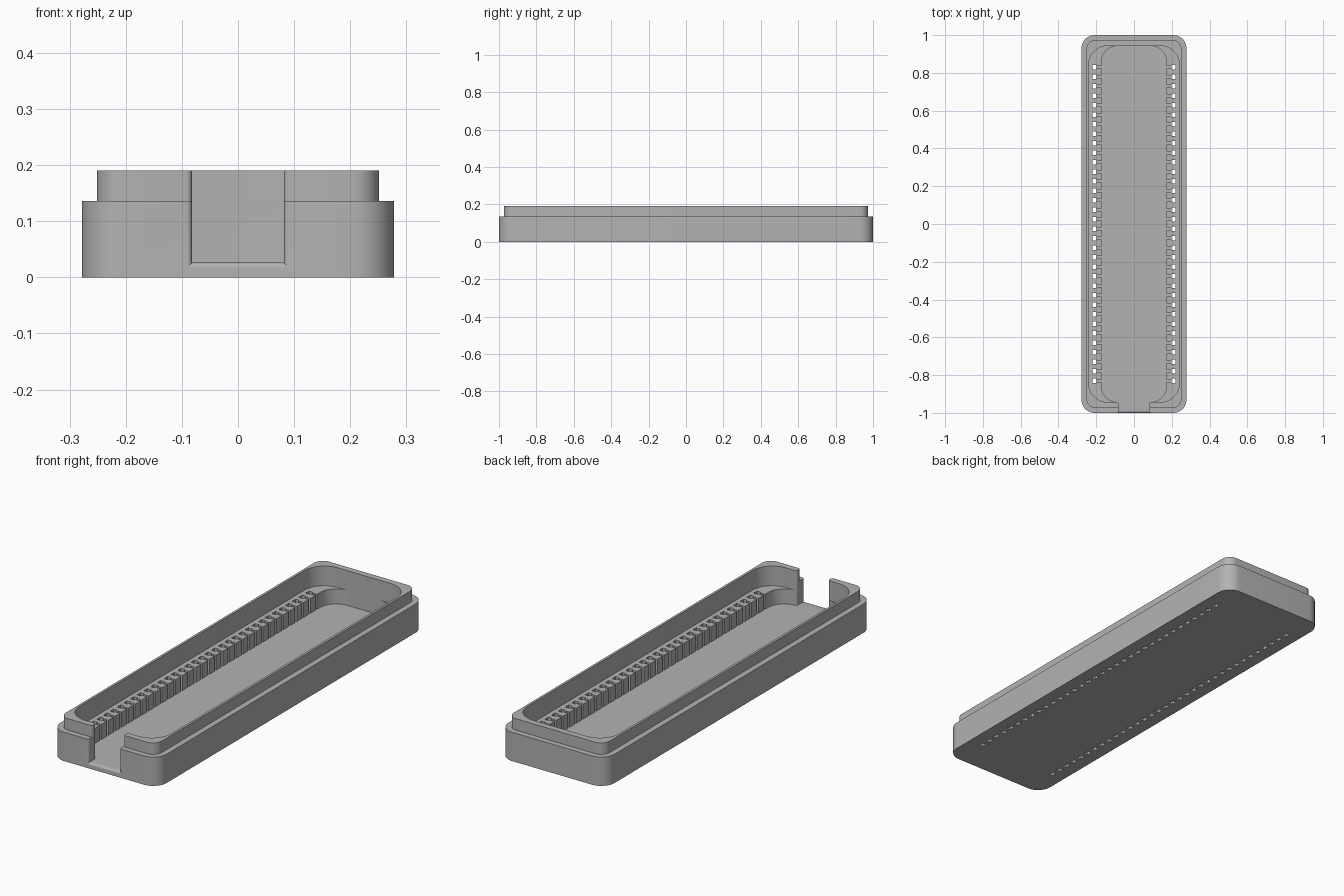
import bpy, bmesh
from math import sin, cos, pi

cube = bpy.data.objects.get("Cube")
if cube:
    bpy.data.objects.remove(cube, do_unlink=True)

FLOOR, SHELF, RIM, TOP = 0.026, 0.097, 0.136, 0.19
FILLET = 0.01
NOTCH = 0.082
INNER_Y = 0.943

grey = bpy.data.materials.new("plain_grey")
grey.use_nodes = True
colour = (0.45, 0.45, 0.45, 1)
grey.diffuse_color = colour
grey.node_tree.nodes["Principled BSDF"].inputs["Base Color"].default_value = colour


def finish(name, bm):
    bmesh.ops.recalc_face_normals(bm, faces=bm.faces)
    mesh = bpy.data.meshes.new(name)
    bm.to_mesh(mesh)
    bm.free()
    mesh.materials.append(grey)
    ob = bpy.data.objects.new(name, mesh)
    bpy.context.collection.objects.link(ob)
    return ob


def loft(bm, rings):
    """Skin a list of matching closed rings and cap both ends."""
    loops = [[bm.verts.new(p) for p in ring] for ring in rings]
    n = len(loops[0])
    for a, b in zip(loops, loops[1:]):
        for i in range(n):
            j = (i + 1) % n
            bm.faces.new((a[i], a[j], b[j], b[i]))
    bm.faces.new(loops[0][::-1])
    bm.faces.new(loops[-1])


def prism(name, hx, hy, r, z0, z1, seg=12):
    """Upright block with rounded corners."""
    outline = []
    for k, (sx, sy) in enumerate(((1, 1), (-1, 1), (-1, -1), (1, -1))):
        for i in range(seg + 1):
            a = (k + i / seg) * pi / 2
            outline.append((sx * (hx - r) + r * cos(a), sy * (hy - r) + r * sin(a)))
    bm = bmesh.new()
    loft(bm, [[(x, y, z) for x, y in outline] for z in (z0, z1)])
    return finish(name, bm)


def notch_cutter(name, front, bottom, flare_floor):
    """Cable opening with rounded edges on its outer and inner ends."""
    steps = [i / 6 * pi / 2 for i in range(7)]
    ease = [(FILLET * (1 - sin(a)), FILLET * (1 - cos(a))) for a in steps]
    stations = [(front - 0.03, FILLET, True)]
    stations += [(front + d, e, True) for d, e in reversed(ease)]
    stations += [(-INNER_Y - d, e, False) for d, e in ease]
    stations.append((-0.9, FILLET, False))
    rings = []
    for y, e, outer in stations:
        w = NOTCH + e
        z = bottom - (e if outer and flare_floor else 0)
        rings.append([(-w, y, z), (w, y, z), (w, y, 0.25), (-w, y, 0.25)])
    bm = bmesh.new()
    loft(bm, rings)
    return finish(name, bm)


def box(bm, x0, x1, y, half, z0, z1):
    loft(bm, [[(x0, y - half, z), (x1, y - half, z), (x1, y + half, z),
               (x0, y + half, z)] for z in (z0, z1)])


def row_cutter(name, x0, x1, half, z0, z1, count=34, pitch=0.0503):
    """Two mirrored rows of evenly spaced boxes."""
    bm = bmesh.new()
    for i in range(count):
        y = (i - (count - 1) / 2) * pitch
        box(bm, x0, x1, y, half, z0, z1)
        box(bm, -x1, -x0, y, half, z0, z1)
    return finish(name, bm)


def carve(ob, cutters):
    bpy.ops.object.select_all(action="DESELECT")
    bpy.context.view_layer.objects.active = ob
    ob.select_set(True)
    for cutter in cutters:
        cutter.hide_render = True
        mod = ob.modifiers.new("cut", "BOOLEAN")
        mod.operation, mod.solver, mod.object = "DIFFERENCE", "EXACT", cutter
        bpy.ops.object.modifier_apply(modifier=mod.name)
        bpy.data.objects.remove(cutter, do_unlink=True)
    bpy.ops.object.shade_smooth_by_angle(angle=pi / 6)


# Tray body: deep well, wider shelf, slotted pin rows and front opening
body = prism("tray_body", 0.278, 1.0, 0.07, 0, RIM)
carve(body, [
    prism("well", 0.172, INNER_Y, 0.085, FLOOR, 0.3),
    prism("shelf", 0.24, INNER_Y, 0.1, SHELF, 0.3),
    notch_cutter("opening", -1.0, FLOOR, True),
    row_cutter("pin_slots", 0.15, 0.205, 0.006, FLOOR, 0.12),
    row_cutter("pin_holes", 0.199, 0.219, 0.013, -0.05, 0.12),
])

# Raised lip that a cover fits over
lip = prism("raised_lip", 0.251, 0.973, 0.045, RIM, TOP)
carve(lip, [
    prism("lip_inside", 0.24, INNER_Y, 0.1, 0.1, 0.3),
    notch_cutter("lip_opening", -0.973, 0.1, False),
])
